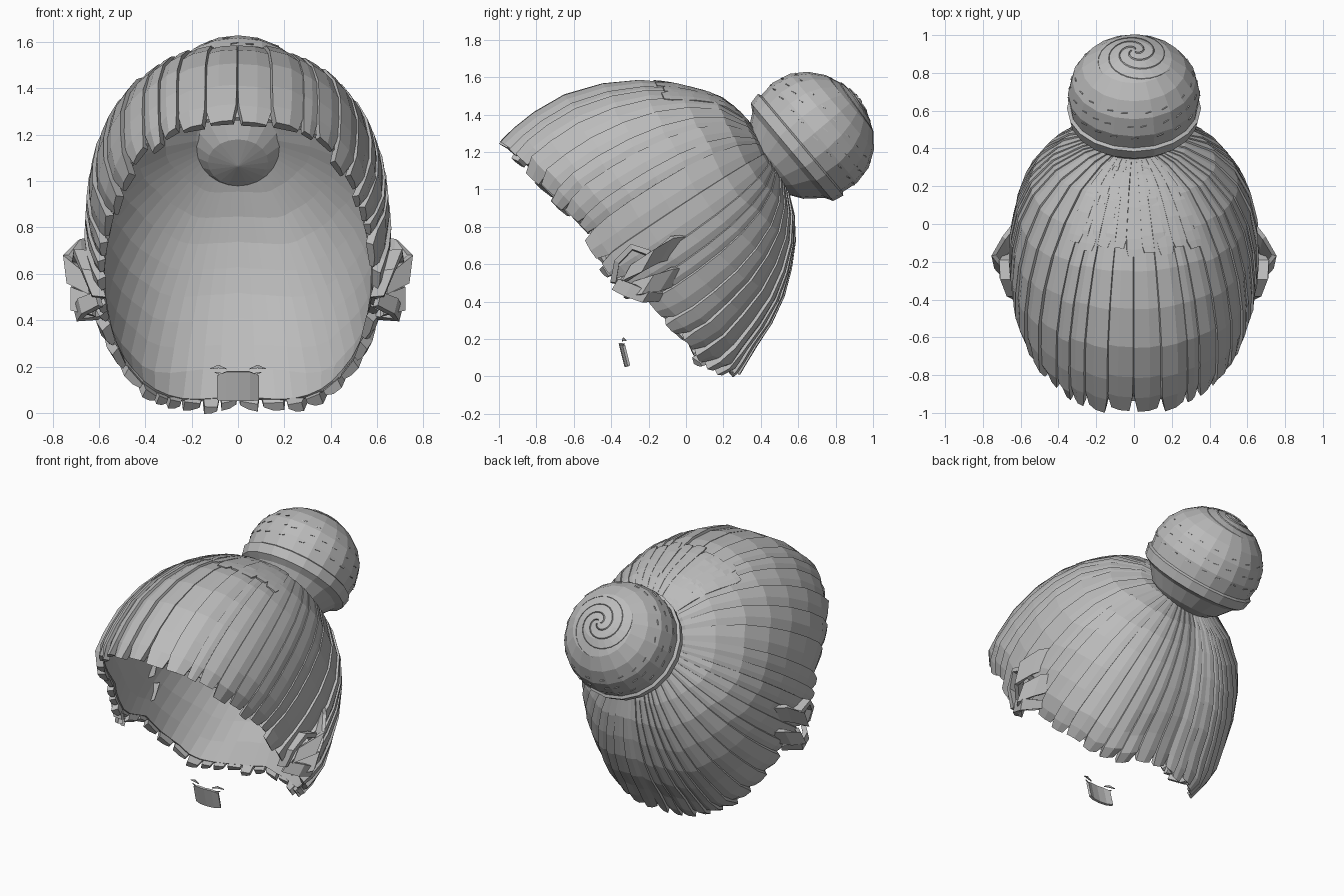
import bpy, bmesh, math, random
from mathutils import Vector

random.seed(4)
if "Cube" in bpy.data.objects:
    bpy.data.objects.remove(bpy.data.objects["Cube"])

GREY = (0.5, 0.5, 0.5, 1)
hair = bpy.data.materials.new("hair_grey")
hair.use_nodes = True
hair.diffuse_color = GREY
hair.node_tree.nodes["Principled BSDF"].inputs["Base Color"].default_value = GREY


def finish(name, bm, mirror=False):
    bmesh.ops.recalc_face_normals(bm, faces=bm.faces)
    mesh = bpy.data.meshes.new(name)
    bm.to_mesh(mesh)
    bm.free()
    mesh.materials.append(hair)
    ob = bpy.data.objects.new(name, mesh)
    bpy.context.collection.objects.link(ob)
    if mirror:
        ob.modifiers.new("Mirror", "MIRROR").use_mirror_merge = False
    return ob


def loft(bm, rings, closed=True, cap=True):
    """Skin a list of equal-length point rings."""
    rows = [[bm.verts.new(p) for p in ring] for ring in rings]
    n = len(rows[0])
    for a, b in zip(rows, rows[1:]):
        for i in range(n if closed else n - 1):
            j = (i + 1) % n
            bm.faces.new((a[i], a[j], b[j], b[i]))
    if cap:
        bm.faces.new(rows[0])
        bm.faces.new(rows[-1])


def lock(bm, path, widths, side, thick=0.025):
    """Flat lock of hair along a path."""
    path = [Vector(p) for p in path]
    side = Vector(side).normalized()
    rings = []
    for i, p in enumerate(path):
        tangent = path[min(i + 1, len(path) - 1)] - path[max(i - 1, 0)]
        n = tangent.cross(side).normalized() * thick / 2
        s = side * widths[i] / 2
        rings.append([p + s + n, p - s + n, p - s - n, p + s - n])
    loft(bm, rings)


# Head shape: midline outline (y, z) around a centre, with a fixed half width
CENTRE = Vector((0, -0.15, 0.8))
HALF_WIDTH = 0.645
MIDLINE = [(.27, .01), (.35, .15), (.48, .35), (.56, .6), (.58, .8), (.54, 1), (.44, 1.2),
           (.33, 1.36), (.2, 1.48), (0, 1.545), (-.35, 1.565), (-.6, 1.515), (-.85, 1.365),
           (-.99, 1.235), (-.83, .8), (-.65, .2), (-.23, .09), (.045, -.055)]


def angle(y, z):
    return (math.degrees(math.atan2(z, y)) + 62.5) % 360


POLAR = [(angle(y + .15, z - .8), math.hypot(y + .15, z - .8)) for y, z in MIDLINE]
POLAR.sort()
POLAR.append((POLAR[0][0] + 360, POLAR[0][1]))


def radius(d):
    a = angle(d.y, d.z)
    mid = POLAR[0][1]
    for (a0, r0), (a1, r1) in zip(POLAR, POLAR[1:]):
        if a0 <= a <= a1:
            mid = r0 + (r1 - r0) * (a - a0) / (a1 - a0)
    k = 2.3
    flat = math.hypot(d.y, d.z)
    return ((abs(d.x) / HALF_WIDTH) ** k + (flat / mid) ** k) ** (-1 / k)


# Hairline from the fringe, past the ear, to the nape
RIM = [Vector(p) for p in (
    (0, -1, 1.24), (.25, -.96, 1.21), (.39, -.87, 1.11), (.49, -.72, .96), (.55, -.55, .77),
    (.59, -.4, .49), (.58, -.2, .4), (.48, 0, .17), (.42, .05, .04), (.2, .22, .02), (0, .28, .01))]
STEPS = [(b - a).length for a, b in zip(RIM, RIM[1:])]
POLE = Vector((0, .6, .4)).normalized()


def surface(u, t, lift=0.0):
    """Point at u round the hairline (0 fringe, +-1 nape), t from bun to hairline."""
    u = (u + 1) % 2 - 1
    left = abs(u) * sum(STEPS)
    for i, step in enumerate(STEPS):
        if left <= step or i == len(STEPS) - 1:
            rim = RIM[i].lerp(RIM[i + 1], min(1, left / step))
            break
        left -= step
    d = POLE.slerp((rim - CENTRE).normalized(), min(t, 1))
    p = CENTRE + d * (radius(d) + lift) + (rim - CENTRE) * max(0, t - 1)
    if u < 0:
        p.x = -p.x
    return p


# Smooth inner cap
bm = bmesh.new()
loft(bm, [[surface(i / 28, .03 + .94 * j / 10, -.02) for i in range(-28, 28)]
          for j in range(11)], cap=False)
shell = finish("hair_cap", bm).modifiers.new("Solidify", "SOLIDIFY")
shell.thickness = 0.016
shell.offset = 0


def strand(bm, u, width, tip, height, raise_by=0.0):
    """Strand with one raised edge, swept from the bun to a blunt tip."""
    hand = 1 if u >= 0 else -1
    section = [(-.54, -.018), (-.48, 1), (.1, .8), (.58, .1), (.56, -.018)]
    rings = []
    for f, taper in ((.06, 1), (.18, 1), (.3, 1), (.42, 1), (.54, 1), (.66, 1), (.78, 1),
                     (.88, 1), (.95, .95), (1, .7)):
        t = f * tip
        grow = height * (.35 + .65 * t * t)
        rings.append([surface(u + hand * s * width * taper, t,
                              h * grow + raise_by if h >= 0 else h) for s, h in section])
    loft(bm, rings)


# Overlapping strands of uneven width, then a shorter layer over the crown
bm = bmesh.new()
shares = [random.uniform(.6, 1.4) for _ in range(44)]
start = -1
for share in shares:
    width = 2 * share / sum(shares)
    strand(bm, start + width / 2, width, random.uniform(.98, 1.005), random.uniform(.016, .032))
    start += width
finish("hair_strands", bm)

bm = bmesh.new()
for i in range(-4, 5):
    strand(bm, i * .045, .045, random.uniform(.46, .49), .004, .008)
finish("crown_layer", bm)

# Bun: a turned shape with a raised band, on a tilted axis
BUN = Vector((0, .674, 1.29))
TILT = Vector((0, .76, .64)).to_track_quat('Z', 'Y')
DOME = [(.35, .02), (.328, .12), (.275, .2), (.2, .262), (.1, .303), (.004, .318)]
PROFILE = [(.004, -.35), (.13, -.325), (.23, -.255), (.30, -.165), (.342, -.14),
           (.355, -.08), (.338, -.07)] + DOME


def on_bun(r, h, a):
    return BUN + TILT @ Vector((r * math.cos(a), r * math.sin(a), h))


def dome_height(r):
    for (r0, h0), (r1, h1) in zip(DOME, DOME[1:]):
        if r1 <= r <= r0:
            return h0 + (h1 - h0) * (r - r0) / (r1 - r0)
    return DOME[-1][1]


SIDES = 20
bm = bmesh.new()
loft(bm, [[on_bun(r, h, math.tau * i / SIDES) for i in range(SIDES)] for r, h in PROFILE])
finish("bun", bm)

# Twisted ridges spiralling out from the crown of the bun
bm = bmesh.new()
for arm in range(3):
    rings = []
    for k in range(31):
        f = k / 30
        a = math.tau * arm / 3 + 2.2 * math.pi * f
        r = .015 + .19 * f
        w = .014 * (1 - .7 * f)
        rings.append([on_bun(r - w, dome_height(r) - .012, a),
                      on_bun(r, dome_height(r) + .008 * (1 - .8 * f), a),
                      on_bun(r + w, dome_height(r) - .012, a)])
    loft(bm, rings)
finish("bun_spiral", bm)

# Short stray hairs lying round the bun
bm = bmesh.new()
for r, h, count in ((.348, .0, 20), (.337, .07, 22), (.311, .14, 18)):
    for i in range(count):
        a = math.tau * (i + random.uniform(-.2, .2)) / count
        lock(bm, [on_bun(r, h, a), on_bun(r, h + .006, a + .1)], [.006, .006],
             on_bun(1, 0, a) - BUN, .005)
finish("bun_stray_hairs", bm)

# Locks tucked round the ears
bm = bmesh.new()
lock(bm, [(.6, .0, .7), (.68, -.11, .68), (.735, -.2, .62), (.64, -.31, .55)],
     [.13, .15, .14, .1], (.1, .45, .8))
lock(bm, [(.58, -.02, .54), (.67, -.11, .52), (.71, -.2, .49), (.62, -.3, .46)],
     [.11, .14, .12, .1], (0, .5, .8))
lock(bm, [(.6, -.39, .5), (.64, -.37, .61), (.67, -.29, .69), (.68, -.2, .66), (.67, -.17, .6)],
     [.06, .07, .08, .07, .04], (1, 0, .1), .03)
lock(bm, [(.6, -.37, .49), (.67, -.3, .46), (.69, -.22, .43), (.6, -.14, .43)],
     [.07, .08, .07, .05], (.2, .5, .8), .03)
finish("ear_locks", bm, True)

# Small chin tuft with wisps at its upper corners
bm = bmesh.new()
lock(bm, [(-.088, -.318, .11), (-.05, -.333, .115), (0, -.338, .115), (.05, -.333, .115),
          (.088, -.318, .11)], [.11, .13, .13, .13, .11], (0, -.25, 1), .014)
for s in (-1, 1):
    lock(bm, [(s * .05, -.34, .19), (s * .085, -.335, .2), (s * .12, -.32, .19)],
         [.004, .014, .003], (0, 0, 1), .006)
    lock(bm, [(s * .06, -.345, .165), (s * .1, -.33, .175)], [.012, .003], (0, 0, 1), .006)
finish("chin_tuft", bm)
